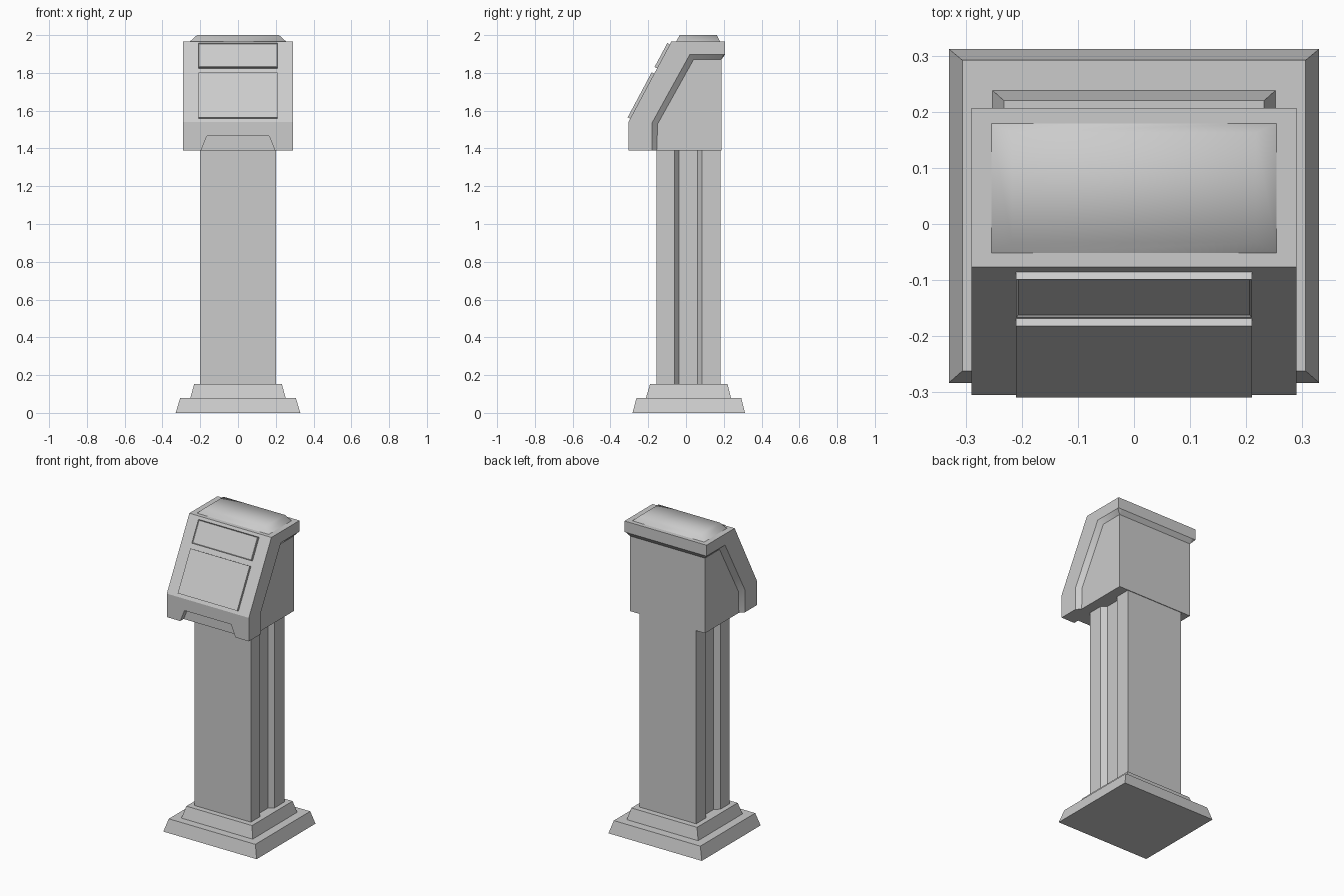
import bpy, bmesh
from mathutils import Vector

if "Cube" in bpy.data.objects:
    bpy.data.objects.remove(bpy.data.objects["Cube"])


def loft(name, rings, smooth=None):
    """Closed solid skinned through rings of 3D points; smooth = ring spans to shade smooth."""
    bm = bmesh.new()
    vs = [[bm.verts.new(p) for p in ring] for ring in rings]
    n = len(rings[0])
    bm.faces.new(vs[0][::-1])
    bm.faces.new(vs[-1])
    for k in range(len(vs) - 1):
        a, b = vs[k], vs[k + 1]
        for i in range(n):
            j = (i + 1) % n
            f = bm.faces.new((a[i], a[j], b[j], b[i]))
            f.smooth = bool(smooth and (k, i) in smooth)
    bmesh.ops.recalc_face_normals(bm, faces=bm.faces)
    mesh = bpy.data.meshes.new(name)
    bm.to_mesh(mesh)
    bm.free()
    ob = bpy.data.objects.new(name, mesh)
    bpy.context.collection.objects.link(ob)
    return ob


def along_x(profile, x):
    return [(x, y, z) for y, z in profile]


def prism(name, profile, half):
    return loft(name, [along_x(profile, -half), along_x(profile, half)])


def rect(hx, y0, y1, z):
    return [(-hx, y0, z), (hx, y0, z), (hx, y1, z), (-hx, y1, z)]


# Stepped plinth
loft("base_lower", [rect(0.33, -0.283, 0.312, 0), rect(0.306, -0.262, 0.292, 0.08)])
loft("base_upper", [rect(0.252, -0.212, 0.238, 0.08), rect(0.232, -0.19, 0.22, 0.153)])

# Column with a wide channel down each side
half = [(0.2, -0.155), (0.2, -0.062), (0.17, -0.037), (0.17, 0.06), (0.2, 0.085), (0.2, 0.183)]
section = half + [(-x, y) for x, y in reversed(half)]
loft("column", [[(x, y, z) for x, y in section] for z in (0.153, 1.39)])

# Cabinet body behind the shroud
inner_edge = [(0.187, 1.87), (0.04, 1.87), (-0.15, 1.53), (-0.155, 1.39)]
prism("cabinet_body", inner_edge + [(0.187, 1.39)], 0.265)

# Shroud wrapping the front and top, with a chamfered lip against the body
outer_edge = [(0.20, 1.897), (0.02, 1.897), (-0.18, 1.535), (-0.18, 1.39)]
skin = [(-0.305, 1.39), (-0.305, 1.54), (-0.077, 1.967), (0.207, 1.967), (0.207, 1.897)]
outer, inner = skin + outer_edge, skin + inner_edge
lip = {(k, i) for k in (0, 2) for i in (5, 6, 7)}
shroud = loft("shroud", [along_x(outer, -0.29), along_x(inner, -0.265),
                         along_x(inner, 0.265), along_x(outer, 0.29)], lip)

# Shallow trapezoid notch in the lower front of the shroud
trapezoid = [(-0.203, 1.37), (0.203, 1.37), (0.165, 1.465), (-0.165, 1.465)]
cutter = loft("notch_cutter", [[(x, y, z) for x, z in trapezoid] for y in (-0.4, -0.27)])
cutter.hide_render = True
mod = shroud.modifiers.new("notch", 'BOOLEAN')
mod.operation, mod.solver, mod.object = 'DIFFERENCE', 'EXACT', cutter
bpy.context.view_layer.objects.active = shroud
bpy.ops.object.modifier_apply(modifier=mod.name)
bpy.data.objects.remove(cutter)

# Raised panels on the sloping face
foot = Vector((-0.305, 1.54))
up = (Vector((-0.077, 1.967)) - foot).normalized()
out = Vector((-up.y, up.x))


def panel(name, s0, s1):
    at = [(s0, -0.003), (s0, 0.015), (s1, 0.015), (s1, -0.003)]
    return prism(name, [tuple(foot + up * s + out * d) for s, d in at], 0.21)


panel("lower_panel", 0.02, 0.29)
display = panel("upper_panel", 0.322, 0.465)

# Slim frame around the upper panel
bm = bmesh.new()
bm.from_mesh(display.data)
facing = Vector((0, out.x, out.y))
front = max(bm.faces, key=lambda f: f.normal.dot(facing))
bmesh.ops.inset_region(bm, faces=[front], thickness=0.006, depth=-0.003)
bm.to_mesh(display.data)
bm.free()

# Soft-shaded cap on the roof
cap = loft("roof_cap", [rect(0.255, -0.052, 0.18, 1.966), rect(0.217, -0.033, 0.163, 2.0)])
for f in cap.data.polygons:
    f.use_smooth = f.normal.z > -0.5
